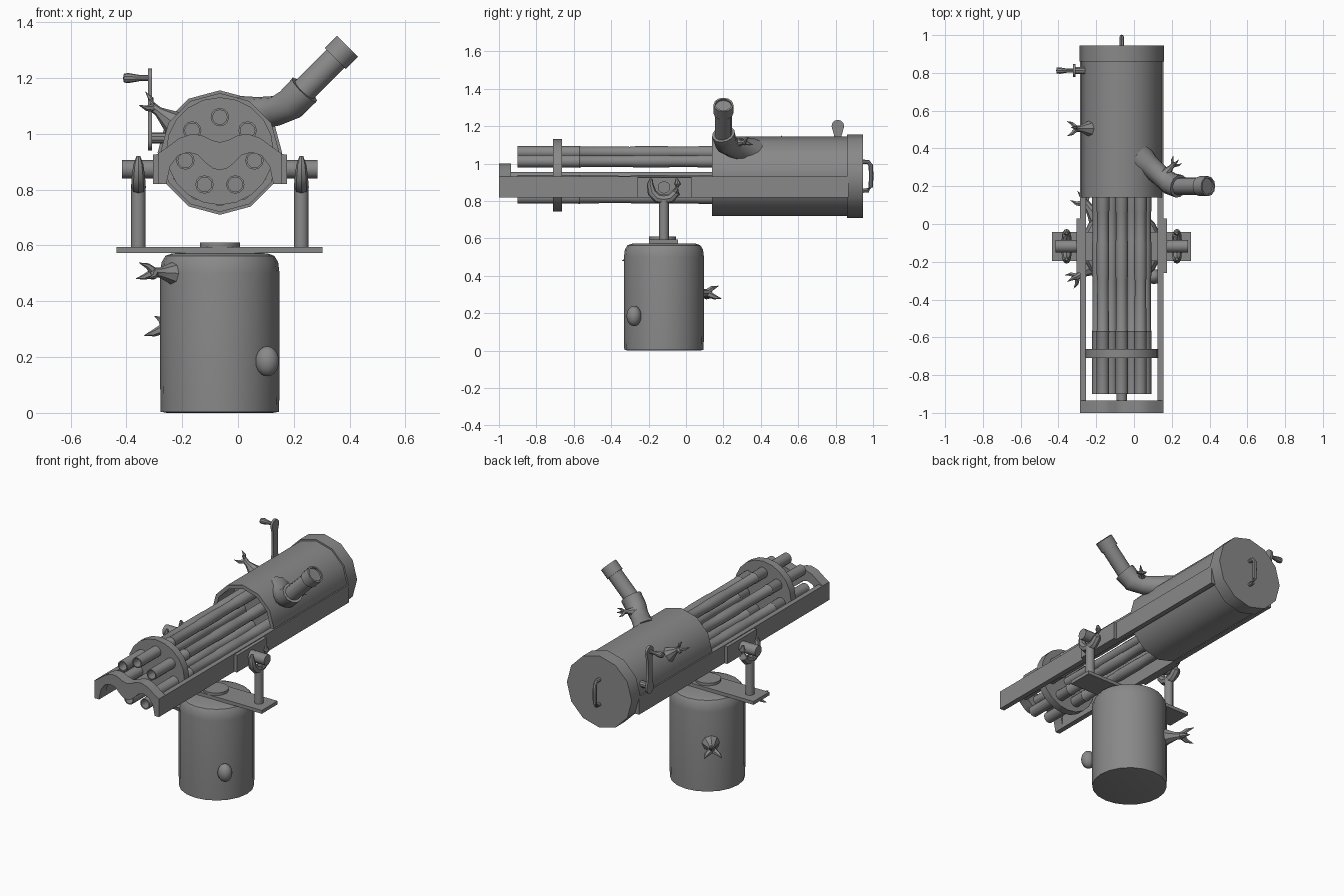
import bpy, bmesh, math
from mathutils import Vector

if "Cube" in bpy.data.objects:
    bpy.data.objects.remove(bpy.data.objects["Cube"])

CX, CZ = -0.065, 0.933          # gun axis
PY = -0.118                     # pedestal centre in y

metal = bpy.data.materials.new("dull_grey_metal")
metal.diffuse_color = (0.25, 0.25, 0.25, 1)
metal.use_nodes = True
metal.node_tree.nodes["Principled BSDF"].inputs["Base Color"].default_value = metal.diffuse_color


def finish(name, bm):
    bmesh.ops.remove_doubles(bm, verts=bm.verts, dist=0.0003)
    bmesh.ops.recalc_face_normals(bm, faces=bm.faces)
    me = bpy.data.meshes.new(name)
    bm.to_mesh(me)
    bm.free()
    me.materials.append(metal)
    ob = bpy.data.objects.new(name, me)
    bpy.context.collection.objects.link(ob)
    return ob


def rings(bm, stations, sides, cap=True):
    """Skin a list of (centre, u, v, radius) rings."""
    loops = []
    for c, u, v, r in stations:
        loops.append([bm.verts.new(c + (u * math.cos(a) + v * math.sin(a)) * r)
                      for a in (2 * math.pi * i / sides for i in range(sides))])
    for a, b in zip(loops, loops[1:]):
        for i in range(sides):
            j = (i + 1) % sides
            bm.faces.new((a[i], a[j], b[j], b[i]))
    if cap:
        bm.faces.new(loops[0])
        bm.faces.new(loops[-1])


def frame(d):
    ref = Vector((0, 0, 1)) if abs(d.z) < 0.9 else Vector((0, 1, 0))
    u = (ref - d * ref.dot(d)).normalized()
    return u, d.cross(u)


def lathe(name, origin, axis, profile, sides):
    """Turned part: profile is (radius, distance along axis)."""
    bm = bmesh.new()
    o, d = Vector(origin), Vector(axis).normalized()
    u, v = frame(d)
    rings(bm, [(o + d * t, u, v, max(r, 0.001)) for r, t in profile], sides)
    return finish(name, bm)


def add_tube(bm, pts, radii, sides):
    pts = [Vector(p) for p in pts]
    st = []
    for i, p in enumerate(pts):
        d = (pts[min(i + 1, len(pts) - 1)] - pts[max(i - 1, 0)]).normalized()
        u, v = frame(d)
        st.append((p, u, v, radii[i]))
    rings(bm, st, sides)


def tube(name, pts, radii, sides=10):
    bm = bmesh.new()
    add_tube(bm, pts, radii, sides)
    return finish(name, bm)


def box(name, x0, x1, y0, y1, z0, z1):
    bm = bmesh.new()
    bmesh.ops.create_cube(bm, size=1)
    for v in bm.verts:
        v.co = ((x0 + x1) / 2 + v.co.x * (x1 - x0), (y0 + y1) / 2 + v.co.y * (y1 - y0),
                (z0 + z1) / 2 + v.co.z * (z1 - z0))
    return finish(name, bm)


def prism_y(name, outline, y0, y1):
    """Extrude an x-z outline along y."""
    bm = bmesh.new()
    f = bm.faces.new([bm.verts.new((x, y0, z)) for x, z in outline])
    new = bmesh.ops.extrude_face_region(bm, geom=[f])["geom"]
    bmesh.ops.translate(bm, verts=[e for e in new if isinstance(e, bmesh.types.BMVert)],
                        vec=(0, y1 - y0, 0))
    return finish(name, bm)


def claw(name, root, direction, s):
    """Flared stem that splits into three curved spikes."""
    bm = bmesh.new()
    o, d = Vector(root), Vector(direction).normalized()
    u, v = frame(d)
    add_tube(bm, [o - d * 0.02, o + d * 0.2 * s, o + d * 0.4 * s, o + d * 0.6 * s],
             [0.36 * s, 0.21 * s, 0.13 * s, 0.13 * s], 8)
    k = o + d * 0.55 * s
    for w, reach in ((u * 0.22 + v * 0.05, 1.0), (v * 0.3 - u * 0.18, 0.8), (-v * 0.3 - u * 0.18, 0.8)):
        w = w * s
        add_tube(bm, [k, k + d * 0.2 * s * reach + w * 0.7, k + d * 0.45 * s * reach + w],
                 [0.12 * s, 0.075 * s, 0.008 * s], 6)
    return finish(name, bm)


# Pedestal drum, swivel disc and cross plate
lathe("pedestal_drum", (CX, PY, 0), (0, 0, 1),
      [(0, 0), (0.19, 0), (0.212, 0.004), (0.214, 0.1), (0.214, 0.5), (0.209, 0.54),
       (0.195, 0.563), (0.17, 0.572), (0, 0.575)], 20)
box("cross_plate", -0.435, 0.302, -0.197, -0.042, 0.573, 0.594)
lathe("swivel_disc", (CX, -0.125, 0.58), (0, 0, 1), [(0.072, 0), (0.072, 0.03)], 20)

# Round knob on the drum
bm = bmesh.new()
bmesh.ops.create_uvsphere(bm, u_segments=14, v_segments=10, radius=1)
for vert in bm.verts:
    vert.co = Vector((0.105 + vert.co.x * 0.043, -0.278 + vert.co.y * 0.04, 0.185 + vert.co.z * 0.054))
finish("drum_knob", bm)

# Forked posts, trunnion blocks, pins and side rails, mirrored about the gun axis
for side, tag in ((1, "right"), (-1, "left")):
    X = lambda o: CX + side * o
    px = X(0.292)
    lathe("post_" + tag, (px, -0.118, 0.585), (0, 0, 1), [(0.026, 0), (0.026, 0.235)], 12)
    tube("fork_" + tag,
         [(px, -0.118 + y, z) for y, z in ((-0.068, 0.92), (-0.074, 0.89), (-0.064, 0.845), (-0.035, 0.815),
                                           (0, 0.808), (0.035, 0.815), (0.064, 0.845), (0.074, 0.89), (0.068, 0.92))],
         [0.007, 0.018, 0.024, 0.026, 0.027, 0.026, 0.024, 0.018, 0.007], 8)
    lathe("trunnion_pin_" + tag, (X(0.22), -0.118, 0.873), (side, 0, 0), [(0.033, 0), (0.033, 0.13)], 12)
    prism_y("trunnion_block_" + tag,
            [(X(0.19), 0.93), (X(0.24), 0.926), (X(0.24), 0.82), (X(0.195), 0.82)], -0.26, 0.03)
    box("side_rail_" + tag, X(0.19), X(0.221), -1.0, 0.87, 0.82, 0.932)

# Curved front bridge joining the rails
half = [(0, 0.97), (0.03, 0.978), (0.065, 0.995), (0.1, 1.0), (0.145, 0.985), (0.185, 0.955), (0.221, 0.93),
        (0.221, 0.82), (0.192, 0.82), (0.178, 0.885), (0.15, 0.922), (0.115, 0.934), (0.08, 0.925),
        (0.05, 0.895), (0.025, 0.876), (0, 0.87)]
prism_y("front_bridge", [(CX + x, z) for x, z in half] +
        [(CX - x, z) for x, z in half[-2:0:-1]], -1.0, -0.935)

# Receiver housing with an open mouth, and its end cap
lathe("receiver_housing", (CX, 0, CZ), (0, 1, 0),
      [(0, 0.3), (0.19, 0.3), (0.19, 0.14), (0.213, 0.14), (0.213, 0.87), (0, 0.87)], 12)
lathe("rear_cap", (CX, 0, CZ), (0, 1, 0),
      [(0, 0.86), (0.223, 0.86), (0.223, 0.945), (0, 0.945)], 12)
tube("rear_handle", [(CX, y, z) for y, z in ((0.93, 0.855), (0.975, 0.857), (0.988, 0.875), (0.99, 0.935),
                                            (0.988, 0.99), (0.975, 1.008), (0.93, 1.01))],
     [0.012] * 7, 8)

# Seven barrels, centre shaft and clamp disc
for i in range(7):
    a = 2 * math.pi * i / 7
    lathe(f"barrel_{i + 1}", (CX + 0.127 * math.sin(a), 0, CZ + 0.127 * math.cos(a)), (0, 1, 0),
          [(0, -0.8), (0.026, -0.8), (0.026, -0.9), (0.033, -0.9), (0.033, -0.575), (0.035, -0.57),
           (0.031, -0.56), (0.03, -0.3), (0.033, -0.27), (0.033, -0.1), (0.031, -0.08), (0.031, 0.06),
           (0.034, 0.07), (0.034, 0.31), (0, 0.31)], 12)
lathe("centre_shaft", (CX, 0, CZ - 0.005), (0, 1, 0), [(0.028, -0.96), (0.028, 0.31)], 12)
lathe("clamp_disc", (CX, 0, CZ + 0.005), (0, 1, 0), [(0.193, -0.71), (0.193, -0.663)], 20)

# Angled feed chute: flared root, elbow, pipe and collar
tube("chute_elbow", [(0.03, 0.345, 1.055), (0.08, 0.31, 1.075), (0.14, 0.255, 1.083),
                     (0.19, 0.215, 1.108), (0.238, 0.2, 1.158)],
     [0.085, 0.058, 0.054, 0.06, 0.062], 12)
D = (1, 0, 1)
lathe("chute_pipe", (0.225, 0.2, 1.145), D, [(0.046, 0), (0.046, 0.2)], 12)
lathe("chute_collar", (0.348, 0.2, 1.27), D,
      [(0.046, 0), (0.053, 0), (0.053, 0.063), (0.043, 0.063), (0.043, 0.052), (0, 0.052)], 12)

# Crank: hub, arm with rounded ends, flared grip
lathe("crank_hub", (-0.26, 0.812, 0.985), (-1, 0, 0), [(0.02, 0), (0.02, 0.055)], 10)
bm = bmesh.new()
ring = []
for z, r, start in ((1.2, 0.034, 0), (0.975, 0.034, math.pi)):
    ring += [(0.812 + r * math.cos(start + math.pi * i / 6), z + r * math.sin(start + math.pi * i / 6))
             for i in range(7)]
    if start == 0:      # narrowed middle
        ring += [(0.792, 1.15), (0.792, 1.03)]
ring += [(0.832, 1.03), (0.832, 1.15)]
f = bm.faces.new([bm.verts.new((-0.323, y, z)) for y, z in ring])
new = bmesh.ops.extrude_face_region(bm, geom=[f])["geom"]
bmesh.ops.translate(bm, verts=[e for e in new if isinstance(e, bmesh.types.BMVert)], vec=(0.014, 0, 0))
finish("crank_arm", bm)
lathe("crank_grip", (-0.312, 0.812, 1.2), (-1, 0, 0),
      [(0.011, 0), (0.011, 0.04), (0.018, 0.08), (0.016, 0.097), (0, 0.1)], 10)

# Clawed spouts
claw("claw_drum_front", (-0.235, -0.235, 0.5), (-0.83, -0.55, 0.05), 0.14)
claw("claw_drum_back", (-0.197, 0.038, 0.305), (-0.64, 0.77, 0.02), 0.17)
claw("claw_receiver", (-0.245, 0.505, 1.05), (-0.8, 0, 0.6), 0.13)
claw("claw_chute", (0.17, 0.27, 1.11), (0.65, 0.75, 0.1), 0.1)

# Smooth rounded faces, keep hard edges
for ob in bpy.data.objects:
    ob.select_set(True)
    bpy.context.view_layer.objects.active = ob
bpy.ops.object.shade_smooth_by_angle(angle=math.radians(35))
